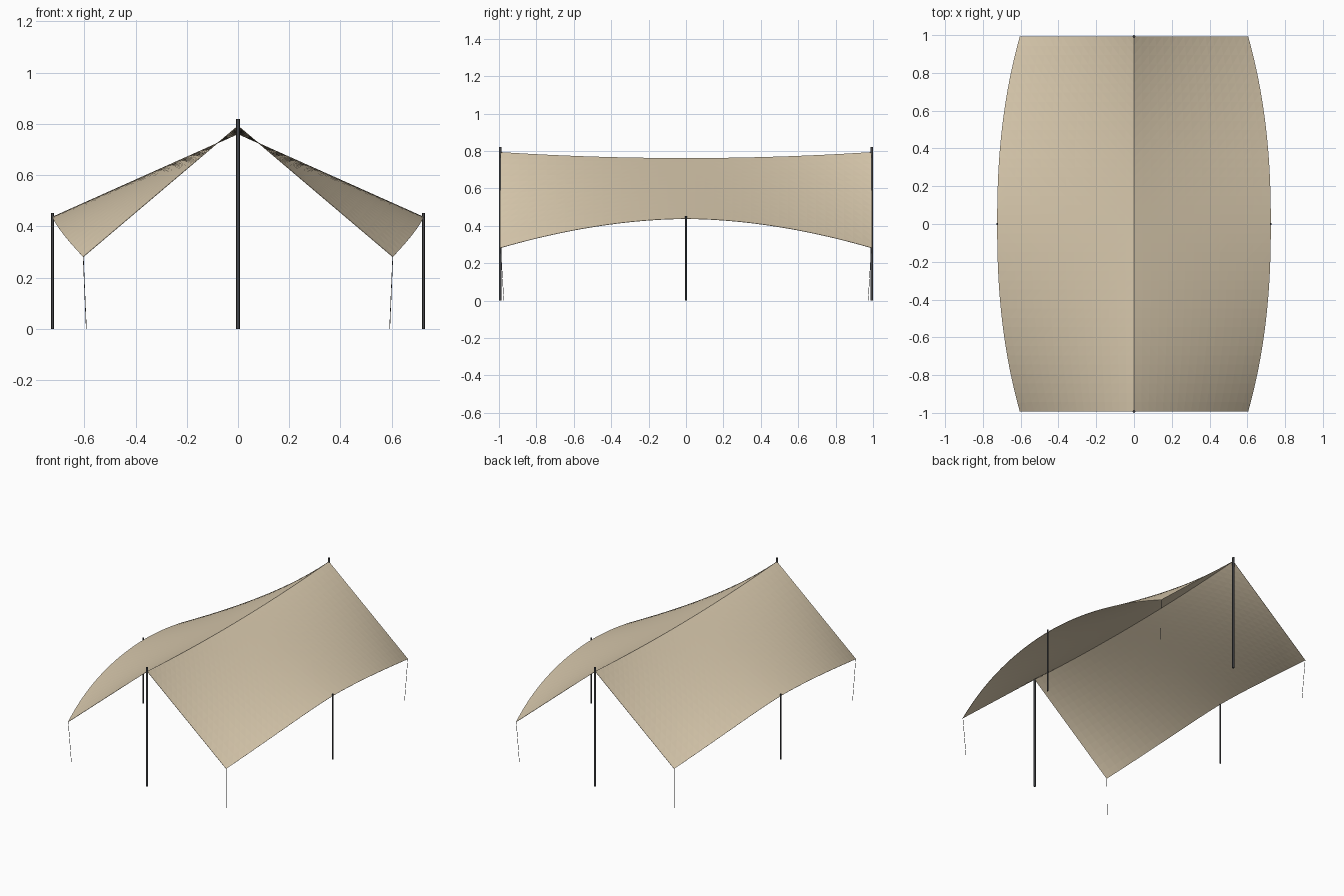
import bpy, bmesh, math
from mathutils import Vector

if "Cube" in bpy.data.objects:
    bpy.data.objects.remove(bpy.data.objects["Cube"])


def material(name, rgb):
    m = bpy.data.materials.new(name)
    m.diffuse_color = (*rgb, 1)
    m.use_nodes = True
    m.node_tree.nodes["Principled BSDF"].inputs["Base Color"].default_value = m.diffuse_color
    return m


CANVAS = material("tan canvas", (0.71, 0.60, 0.43))
METAL = material("dark metal", (0.06, 0.062, 0.067))
ROPE = material("grey rope", (0.10, 0.10, 0.10))
END = 0.993          # half length of the ridge


def add_object(name, bm, mat):
    mesh = bpy.data.meshes.new(name)
    bm.to_mesh(mesh)
    bm.free()
    mesh.materials.append(mat)
    ob = bpy.data.objects.new(name, mesh)
    bpy.context.collection.objects.link(ob)
    return ob


def rod(name, a, b, radius, mat, sides=12):
    a, b = Vector(a), Vector(b)
    bm = bmesh.new()
    bmesh.ops.create_cone(bm, cap_ends=True, segments=sides, radius1=radius,
                          radius2=radius, depth=(b - a).length)
    for f in bm.faces:
        f.smooth = len(f.verts) == 4
    for e in bm.edges:
        e.smooth = all(len(f.verts) == 4 for f in e.link_faces)
    ob = add_object(name, bm, mat)
    ob.location = (a + b) / 2
    ob.rotation_mode = 'QUATERNION'
    ob.rotation_quaternion = (b - a).to_track_quat('Z', 'Y')
    return ob


def canopy_point(s, t):
    """s: -1..1 across (0 is the ridge), t: -1..1 along the ridge."""
    u = abs(t)
    ridge = Vector((0, t * END, 0.761 + 0.032 * u ** 2))
    side = -1 if s < 0 else 1
    eave = Vector((side * (0.724 - 0.120 * u ** 2.3), t * END,
                   0.437 - 0.156 * u ** 1.85))
    return ridge.lerp(eave, abs(s))


# Canopy: two sagging slopes of flat triangles meeting in a sharp ridge
NX, NY = 32, 40
bm = bmesh.new()
grid = [[bm.verts.new(canopy_point(2 * i / NX - 1, 2 * j / NY - 1))
         for i in range(NX + 1)] for j in range(NY + 1)]
for j in range(NY):
    for i in range(NX):
        bm.faces.new((grid[j][i], grid[j][i + 1],
                      grid[j + 1][i + 1], grid[j + 1][i]))
bmesh.ops.triangulate(bm, faces=bm.faces[:])
canopy = add_object("canopy", bm, CANVAS)
solid = canopy.modifiers.new("cloth thickness", 'SOLIDIFY')
solid.thickness = 0.002
solid.offset = 0
solid.use_rim = True

# Tall ridge poles at front and back
for name, sy in (("front", -1), ("back", 1)):
    rod(name + "_ridge_pole", (0, sy * END, 0), (0, sy * END, 0.82), 0.007, METAL)

# Short poles under the middle of each eave
for name, sx in (("left", -1), ("right", 1)):
    rod(name + "_eave_pole", (sx * 0.724, 0, 0), (sx * 0.724, 0, 0.453), 0.005, METAL)

# Thin guy lines from the four corners to the ground
for yname, sy in (("front", -1), ("back", 1)):
    for xname, sx in (("left", -1), ("right", 1)):
        rod(f"{yname}_{xname}_guy_line", (sx * 0.592, sy * 0.974, 0),
            (sx * 0.604, sy * 0.991, 0.281), 0.0013, ROPE, 6)
